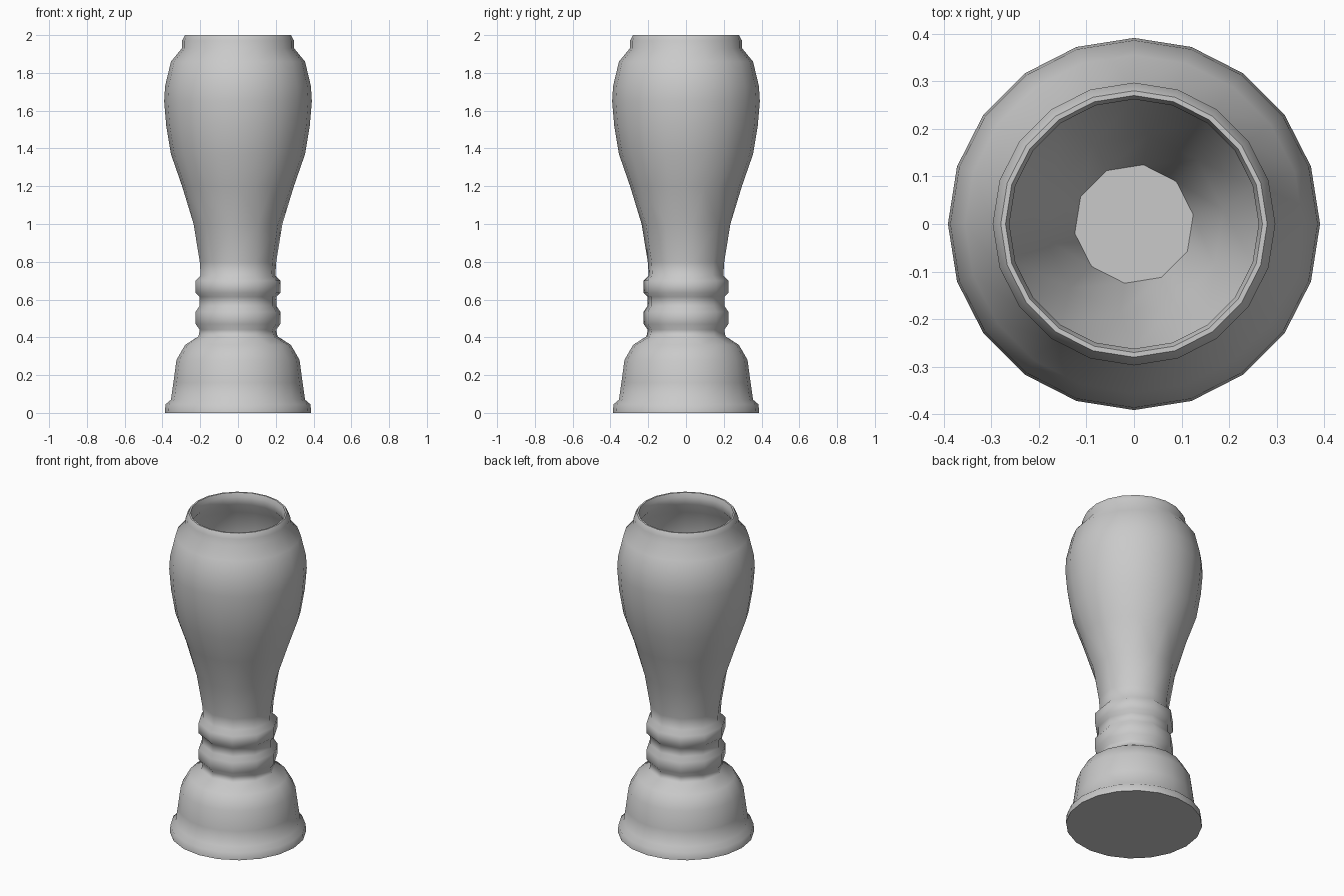
import bpy
import bmesh
from math import cos, sin, tau, radians

cube = bpy.data.objects.get("Cube")
if cube:
    bpy.data.objects.remove(cube, do_unlink=True)

FINE, COARSE = 20, 10

stone = bpy.data.materials.new("plain grey")
stone.use_nodes = True
grey = (0.59, 0.59, 0.59, 1)
stone.diffuse_color = grey
stone.node_tree.nodes["Principled BSDF"].inputs["Base Color"].default_value = grey


def ring(bm, radius, z, sides):
    """Ring of vertices; a coarse vertex sits midway between two fine ones."""
    turn = radians(9) if sides == COARSE else 0
    return [bm.verts.new((radius * cos(turn + tau * i / sides),
                          radius * sin(turn + tau * i / sides), z))
            for i in range(sides)]


def bridge(bm, a, b):
    """Join two rings, halving the number of sides where they differ."""
    if len(a) < len(b):
        a, b = b, a
    n = len(b)
    for i in range(n):
        j = (i + 1) % n
        if len(a) == n:
            bm.faces.new((a[i], a[j], b[j], b[i]))
        else:
            bm.faces.new((a[2 * i], a[2 * i + 1], b[i]))
            bm.faces.new((a[2 * i + 1], a[2 * j], b[j], b[i]))


# Profile sections: (radius, height), from the underside up and into the bowl
foot = [(0.387, 0), (0.384, 0.045), (0.355, 0.07), (0.342, 0.16),
        (0.326, 0.28), (0.28, 0.36)]
stem = [(0.212, 0.405), (0.205, 0.44), (0.227, 0.47), (0.227, 0.535),
        (0.207, 0.565), (0.207, 0.615), (0.227, 0.635), (0.227, 0.70),
        (0.2, 0.728), (0.205, 0.80), (0.238, 1.0)]
body = [(0.296, 1.2), (0.355, 1.37), (0.38, 1.52), (0.391, 1.65),
        (0.386, 1.73), (0.355, 1.86), (0.297, 1.93), (0.297, 1.97),
        (0.28, 2.0), (0.27, 2.0), (0.262, 1.975), (0.262, 1.93),
        (0.325, 1.85), (0.36, 1.65), (0.325, 1.37), (0.262, 1.2)]
well = [(0.19, 1.0), (0.126, 0.78)]

bm = bmesh.new()
rings = [ring(bm, r, z, sides)
         for section, sides in ((foot, FINE), (stem, COARSE), (body, FINE), (well, COARSE))
         for r, z in section]
for lower, upper in zip(rings, rings[1:]):
    bridge(bm, lower, upper)

# Closed underside and flat floor of the bowl
bm.faces.new(rings[0])
bm.faces.new(rings[-1])
bmesh.ops.recalc_face_normals(bm, faces=bm.faces)

mesh = bpy.data.meshes.new("hollow_baluster")
bm.to_mesh(mesh)
bm.free()
mesh.materials.append(stone)
baluster = bpy.data.objects.new("hollow_baluster", mesh)
bpy.context.collection.objects.link(baluster)

# Smooth curves, crisp rim and base
bpy.ops.object.select_all(action="DESELECT")
baluster.select_set(True)
bpy.context.view_layer.objects.active = baluster
bpy.ops.object.shade_smooth_by_angle(angle=radians(55))
